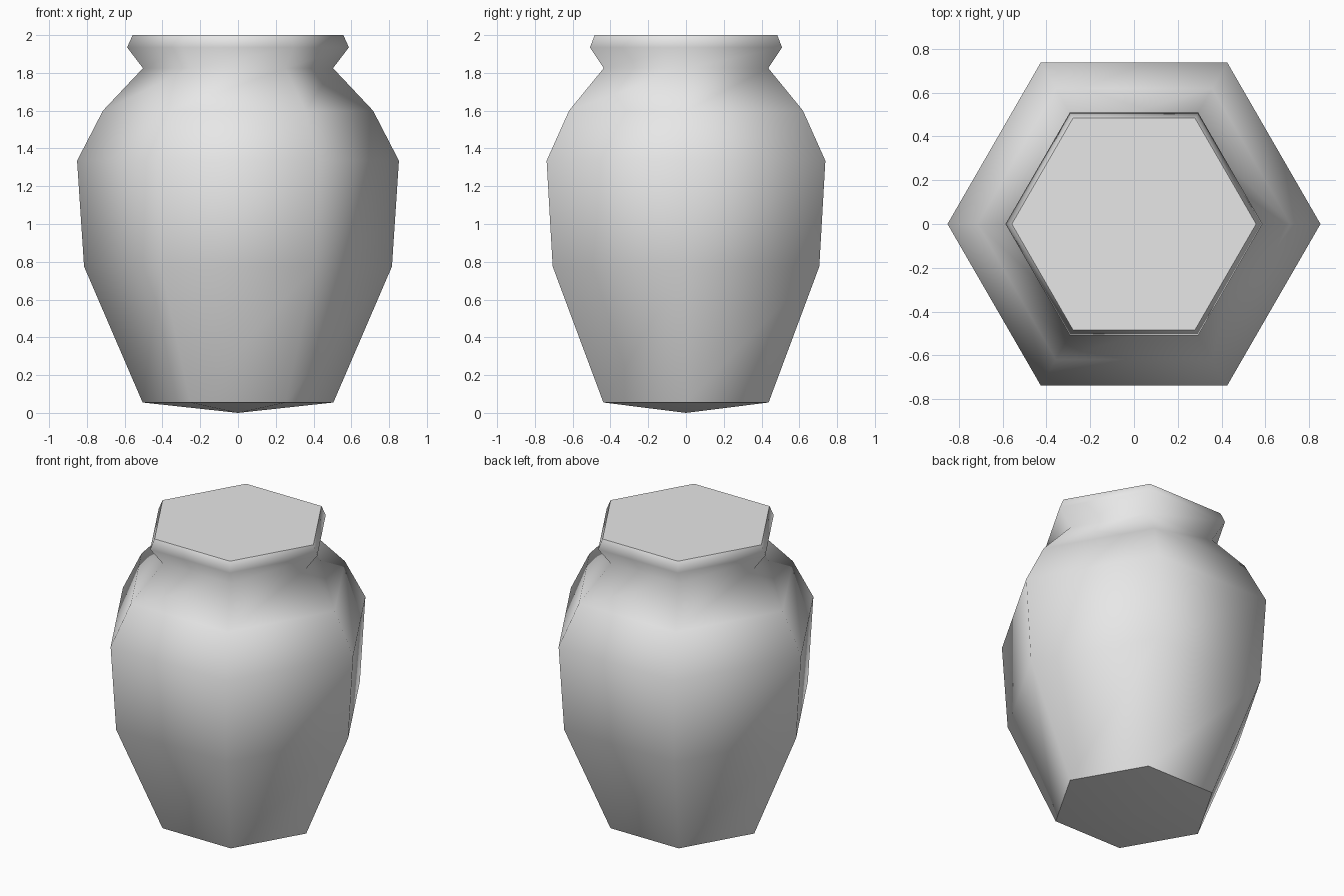
import bpy
import bmesh
from math import cos, sin, tau

SIDES = 6

cube = bpy.data.objects.get("Cube")
if cube:
    bpy.data.objects.remove(cube, do_unlink=True)

# Plain grey clay
clay = bpy.data.materials.new("grey clay")
clay.use_nodes = True
color = (0.8, 0.8, 0.8, 1)
clay.diffuse_color = color
clay.node_tree.nodes["Principled BSDF"].inputs["Base Color"].default_value = color

# Jar profile from foot to lip: (radius, height)
profile = [(0.505, 0.055), (0.815, 0.775), (0.852, 1.335), (0.715, 1.6),
           (0.503, 1.825), (0.587, 1.935), (0.558, 2.0)]

bm = bmesh.new()
rings = [[bm.verts.new((r * cos(tau * i / SIDES), r * sin(tau * i / SIDES), z))
          for i in range(SIDES)] for r, z in profile]

# Six-sided wall, smooth shaded
for low, high in zip(rings, rings[1:]):
    for i in range(SIDES):
        j = (i + 1) % SIDES
        bm.faces.new((low[i], low[j], high[j], high[i])).smooth = True

# Flat closed top
bm.faces.new(rings[-1])

# Shallow pointed underside
tip = bm.verts.new((0, 0, 0))
for i in range(SIDES):
    bm.faces.new((rings[0][(i + 1) % SIDES], rings[0][i], tip)).smooth = True

# Crisp edges around the top and the foot
for ring in (rings[0], rings[-1]):
    for i in range(SIDES):
        bm.edges.get((ring[i], ring[(i + 1) % SIDES])).smooth = False

mesh = bpy.data.meshes.new("jar")
bm.to_mesh(mesh)
bm.free()
mesh.materials.append(clay)
jar = bpy.data.objects.new("jar", mesh)
bpy.context.scene.collection.objects.link(jar)
